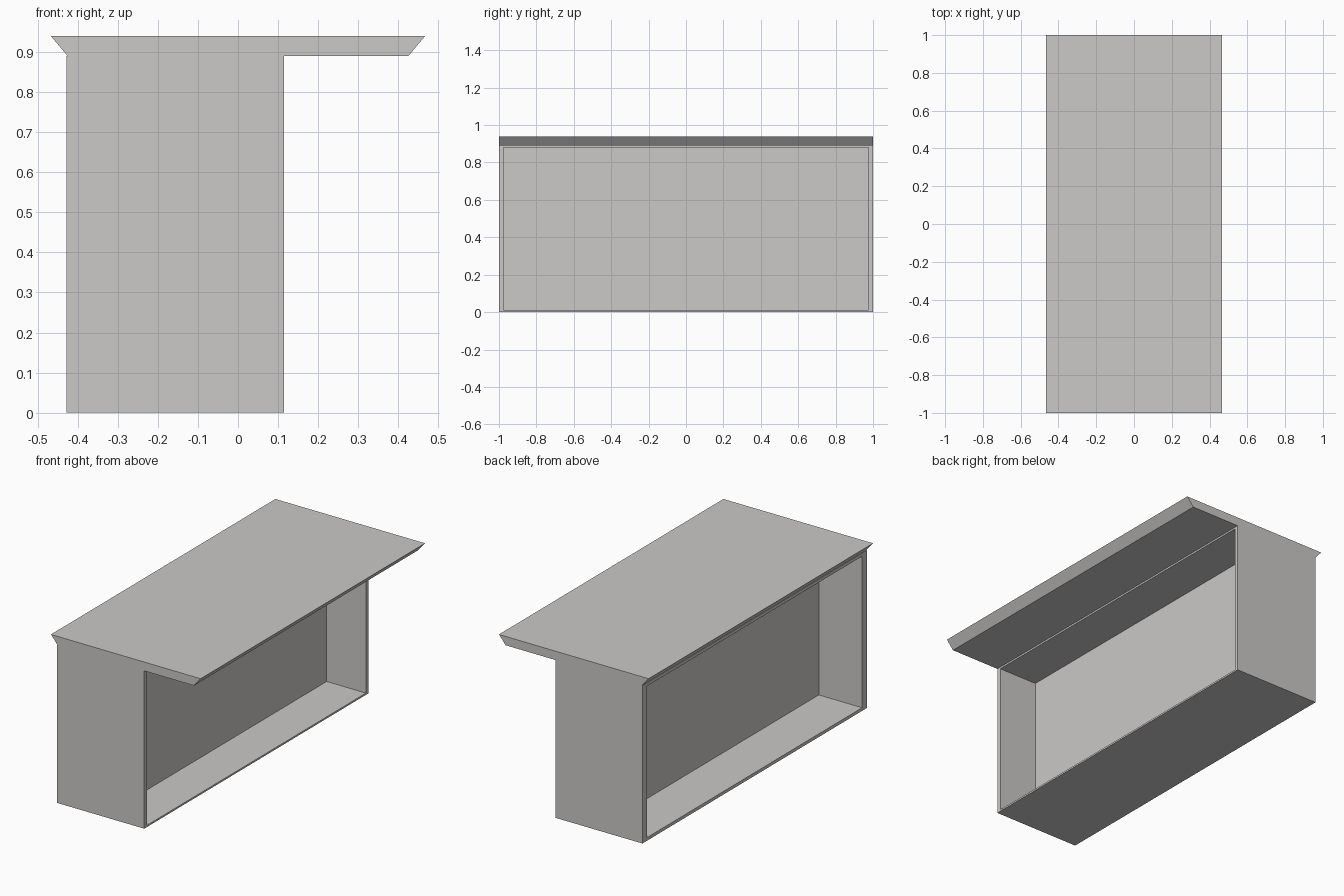
import bpy, bmesh
from mathutils import Vector

cube = bpy.data.objects.get("Cube")
if cube:
    bpy.data.objects.remove(cube, do_unlink=True)

grey = bpy.data.materials.new("warm grey")
grey.use_nodes = True
colour = (0.60, 0.585, 0.575, 1)
grey.diffuse_color = colour
grey.node_tree.nodes["Principled BSDF"].inputs["Base Color"].default_value = colour


def finish(name, bm):
    bmesh.ops.recalc_face_normals(bm, faces=bm.faces)
    mesh = bpy.data.meshes.new(name)
    bm.to_mesh(mesh)
    bm.free()
    mesh.materials.append(grey)
    obj = bpy.data.objects.new(name, mesh)
    bpy.context.collection.objects.link(obj)


def prism(profile, half_length):
    """Extrude an x-z outline along y."""
    bm = bmesh.new()
    face = bm.faces.new([bm.verts.new((x, -half_length, z)) for x, z in profile])
    new = bmesh.ops.extrude_face_region(bm, geom=[face])["geom"]
    verts = [v for v in new if isinstance(v, bmesh.types.BMVert)]
    bmesh.ops.translate(bm, verts=verts, vec=(0, 2 * half_length, 0))
    bmesh.ops.recalc_face_normals(bm, faces=bm.faces)
    return bm


def recess(bm, side, rim_y, rim_z, depth):
    """Sink a framed opening into the wall facing side (+1 or -1 in x)."""
    face = max(bm.faces, key=lambda f: f.normal.x * side)
    bmesh.ops.inset_individual(bm, faces=[face], thickness=0.005)
    for v in face.verts:
        v.co.y = (half - rim_y) * (1 if v.co.y > 0 else -1)
        v.co.z = rim_z if v.co.z < height / 2 else height - rim_z
    inner = bmesh.ops.extrude_discrete_faces(bm, faces=[face])["faces"][0]
    bmesh.ops.translate(bm, verts=inner.verts, vec=Vector((-side * depth, 0, 0)))
    bm.normal_update()


half, height, top = 1.0, 0.89, 0.94
back, front = -0.428, 0.115

# Cabinet with an open bay on each long side and a thin partition between
body = prism([(back, 0), (front, 0), (front, height), (back, height)], half)
recess(body, 1, 0.024, 0.01, 0.245)
recess(body, -1, 0.042, 0.018, 0.27)
finish("cabinet", body)

# Countertop with long edges sloping outward
finish("countertop", prism([(-0.425, height), (0.425, height),
                            (0.467, top), (-0.467, top)], half))
